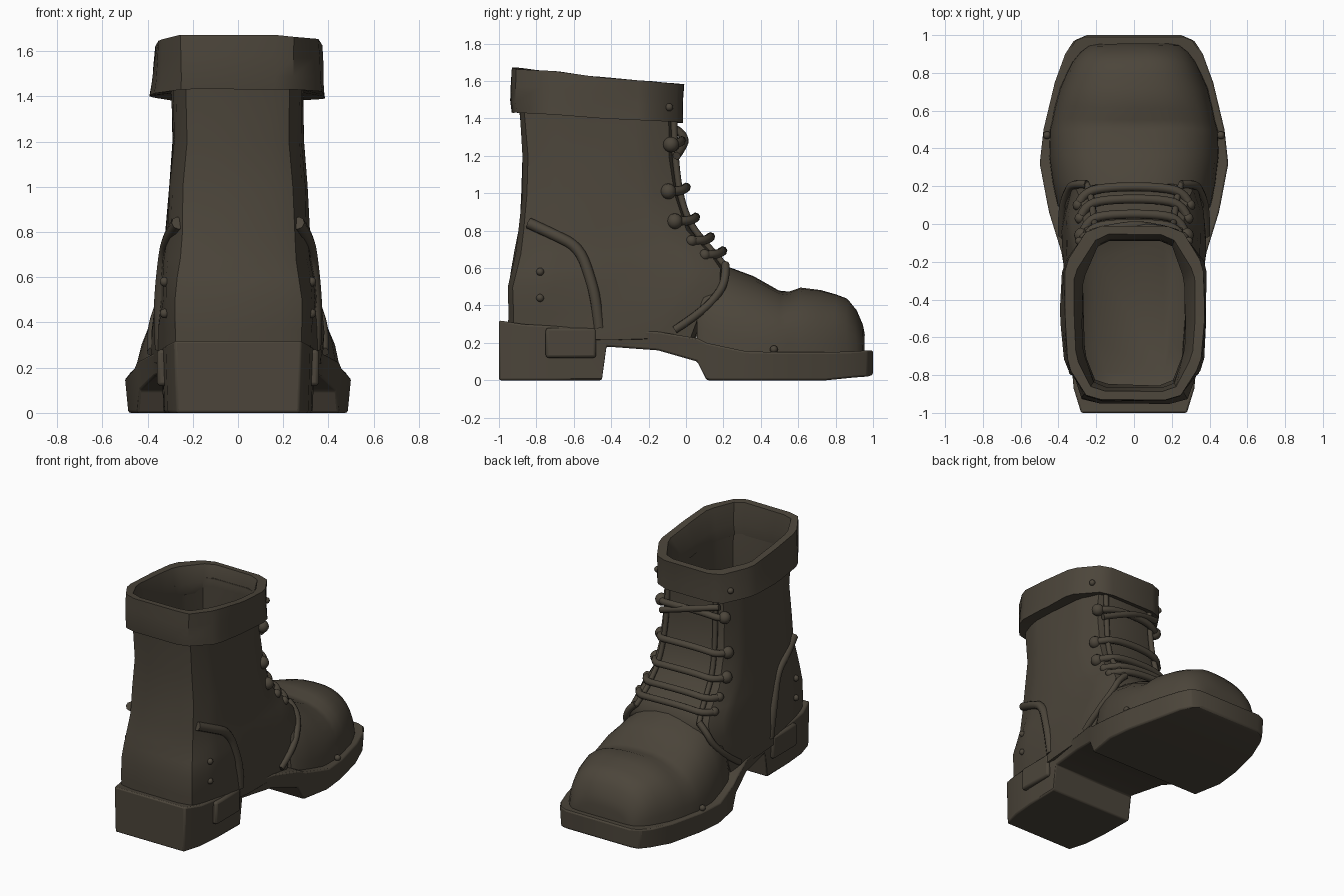
import bpy, bmesh, math
from mathutils import Vector, noise

if "Cube" in bpy.data.objects:
    bpy.data.objects.remove(bpy.data.objects["Cube"])

leather = bpy.data.materials.new("dark olive leather")
leather.diffuse_color = (0.072, 0.060, 0.043, 1)
leather.use_nodes = True
leather.node_tree.nodes["Principled BSDF"].inputs["Base Color"].default_value = leather.diffuse_color


def finish(name, me, angle=38, bevel=0):
    ob = bpy.data.objects.new(name, me)
    bpy.context.collection.objects.link(ob)
    me.materials.append(leather)
    me.shade_smooth()
    me.set_sharp_from_angle(angle=math.radians(angle))
    if bevel:
        m = ob.modifiers.new("soft edges", 'BEVEL')
        m.width, m.segments, m.limit_method = bevel, 2, 'ANGLE'
    return ob


def loft(name, rings, rough=0.0, torus=False, angle=38, bevel=0):
    """Skin a list of closed rings; cap the ends, or join them for a torus."""
    bm = bmesh.new()
    vs = []
    for r in rings:
        row = []
        for p in r:
            p = Vector(p)
            row.append(bm.verts.new(p + noise.noise_vector(p * 4.5) * rough))
        vs.append(row)
    n, m = len(vs[0]), len(vs)
    for i in range(m if torus else m - 1):
        a, b = vs[i], vs[(i + 1) % m]
        for j in range(n):
            k = (j + 1) % n
            bm.faces.new((a[j], a[k], b[k], b[j]))
    if not torus:
        bm.faces.new(vs[0])
        bm.faces.new(vs[-1])
    bmesh.ops.recalc_face_normals(bm, faces=bm.faces)
    me = bpy.data.meshes.new(name)
    bm.to_mesh(me)
    bm.free()
    return finish(name, me, angle, bevel)


def leg_ring(z, yb, yf, w1, w2, wb, wf, slope=0.0, back=.17, front=.16, cut=0.16):
    """Rounded octagon around the leg: back flat, two sides, front flat."""
    ys, ye = yb + back, yf - front
    half = [(wb, yb), (w1, ys), ((w1 + w2) / 2 + 0.006, (ys + ye) / 2), (w2, ye), (wf, yf)]
    pts = half + [(-x, y) for x, y in reversed(half)]
    out = []
    for i, (x, y) in enumerate(pts):
        for (px, py) in (pts[i - 1], pts[(i + 1) % len(pts)]):
            qx, qy = x + (px - x) * cut, y + (py - y) * cut
            out.append((qx, qy, z + slope * (qy + 0.48)))
    return out


def arch(y, w, top, base=0.12, n=2.5, steps=18):
    """Superellipse arch across the foot."""
    pts = []
    for i in range(steps + 1):
        c, s = math.cos(math.pi * i / steps), math.sin(math.pi * i / steps)
        x = math.copysign(abs(c) ** (2 / n), c) * w
        pts.append((x, y, base + (top - base) * abs(s) ** (2 / n)))
    return pts


def tube(name, pts, r):
    cu = bpy.data.curves.new(name, 'CURVE')
    cu.dimensions, cu.bevel_depth, cu.bevel_resolution = '3D', r, 2
    cu.use_fill_caps = True
    sp = cu.splines.new('NURBS')
    sp.points.add(len(pts) - 1)
    for q, p in zip(sp.points, pts):
        q.co = (*p, 1)
    sp.order_u, sp.use_endpoint_u, sp.resolution_u = 3, True, 4
    cu.materials.append(leather)
    ob = bpy.data.objects.new(name, cu)
    bpy.context.collection.objects.link(ob)


def knob(name, pos, r):
    bm = bmesh.new()
    bmesh.ops.create_uvsphere(bm, u_segments=12, v_segments=8, radius=r)
    bmesh.ops.translate(bm, verts=bm.verts, vec=pos)
    me = bpy.data.meshes.new(name)
    bm.to_mesh(me)
    bm.free()
    finish(name, me, 60)


# Sole with heel block: (y, half width, top, bottom)
sole = [(-1, .28, .32, 0), (-.87, .32, .30, 0), (-.7, .335, .29, 0), (-.45, .34, .275, 0),
        (-.425, .34, .275, .18), (-.15, .385, .26, .16), (.06, .45, .225, .10),
        (.11, .46, .20, 0), (.32, .50, .155, 0), (.5, .48, .15, 0), (.75, .42, .15, 0),
        (.9, .365, .155, .015), (.97, .32, .16, .02), (1.0, .25, .16, .03)]
loft("sole", [[(-w, y, t), (w, y, t), (w * .97, y, b), (-w * .97, y, b)]
              for y, w, t, b in sole], angle=30, bevel=.01)

# Shaft: outer wall going up, lining going down to the insole
outer = [(.22, -.95, .05, .32, .38, .27, .37), (.36, -.95, .10, .32, .385, .27, .36),
         (.50, -.95, .21, .33, .37, .27, .33), (.60, -.93, .21, .33, .355, .26, .30),
         (.68, -.915, .15, .32, .34, .25, .27), (.80, -.895, .03, .305, .32, .24, .25),
         (1.0, -.875, -.04, .30, .30, .23, .24), (1.2, -.875, -.065, .285, .285, .22, .23),
         (1.44, -.89, -.07, .285, .285, .22, .22), (1.5, -.89, -.07, .285, .285, .22, .22)]
lining = [(1.5, -.87, -.09, .272, .272, .21, .19), (1.2, -.855, -.085, .265, .265, .20, .19),
          (.9, -.86, -.07, .275, .275, .21, .20), (.65, -.88, -.02, .285, .285, .22, .20),
          (.48, -.90, .02, .285, .285, .22, .20), (.36, -.89, 0, .26, .27, .20, .19),
          (.31, -.82, -.06, .2, .2, .15, .15)]
loft("shaft", [leg_ring(*r) for r in outer + lining], rough=.012)

# Thick folded collar, its upper rim dipping a little at the sides
collar = [(1.42, -.87, -.085, .27, .27, .20, .20, -.06), (1.405, -.93, -.02, .37, .385, .23, .24, -.06),
          (1.46, -.935, -.02, .365, .378, .23, .24, -.07), (1.54, -.93, -.02, .36, .372, .23, .24, -.08),
          (1.625, -.93, -.015, .352, .367, .23, .24, -.1), (1.625, -.885, -.06, .305, .32, .21, .19, -.1),
          (1.5, -.86, -.095, .268, .268, .205, .185, -.06)]
loft("collar", [leg_ring(*r, back=.18, front=.2, cut=.14) for r in collar], rough=.012, torus=True)

# Vamp running into the toe cap bulge
vamp = [(.06, .38, .60, .17), (.10, .405, .63, .16), (.22, .435, .605, .12), (.36, .45, .555, .12),
        (.5, .445, .48, .12), (.55, .432, .475, .12), (.61, .42, .495, .12), (.72, .39, .48, .12),
        (.80, .355, .46, .12), (.86, .325, .44, .12), (.91, .285, .38, .12), (.945, .24, .30, .12),
        (.955, .19, .24, .12)]
loft("vamp_and_toe", [arch(*s) for s in vamp], rough=.01)

# Lace rows: (z, front y, front half width, eyelet x, eyelet y)
rows = [(1.26, -.065, .23, .25, -.08), (1.01, -.04, .24, .262, -.095), (.85, .01, .25, .275, -.06),
        (.745, .09, .26, .285, .03), (.67, .155, .27, .295, .10)]
for i, (z, yf, wf, kx, ky) in enumerate(rows):
    tube(f"lace_{i}", [(-kx, ky, z), (-wf, yf + .015, z), (-.12, yf + .042, z + .025),
                       (.12, yf + .042, z + .02), (wf, yf + .015, z), (kx, ky, z)], .024)
    for s in (-1, 1):
        knob(f"eyelet_{i}", (s * kx, ky, z), .042 if i < 3 else .03)
# Crossing strand at the top
tube("cross_lace_top", [(-.23, -.05, 1.34), (-.08, -.01, 1.31), (.08, -.005, 1.26), (.23, -.05, 1.2)], .022)

for s in (-1, 1):
    # Raised edge of the lace facing, and its curved front seam
    tube("facing_edge", [(s * .19, -.065, 1.4)] + [(s * (w - .04), y + .002, z) for z, y, w, _, _ in rows]
         + [(s * .25, .21, .61)], .018)
    tube("quarter_seam", [(s * .25, .21, .62), (s * .31, .215, .57), (s * .345, .19, .48),
                          (s * .385, .08, .36), (s * .38, -.06, .27)], .022)
    # Heel counter strip
    tube("counter_strip", [(s * .265, -.84, .84), (s * .305, -.71, .78), (s * .322, -.57, .71),
                           (s * .34, -.51, .54), (s * .345, -.48, .42), (s * .338, -.465, .28)], .03)
    # Rivets
    for x, y, z in ((.325, -.78, .58), (.325, -.78, .44), (.46, .47, .165), (.29, -.09, 1.46)):
        knob("rivet", (s * x, y, z), .021)
    # Plate on the side of the heel
    x0, x1 = s * .31, s * .358
    loft("heel_plate", [[(x, -.75, .12), (x, -.48, .12), (x, -.48, .28), (x, -.75, .28)]
                        for x in (x0, x1)], angle=30, bevel=.015)
